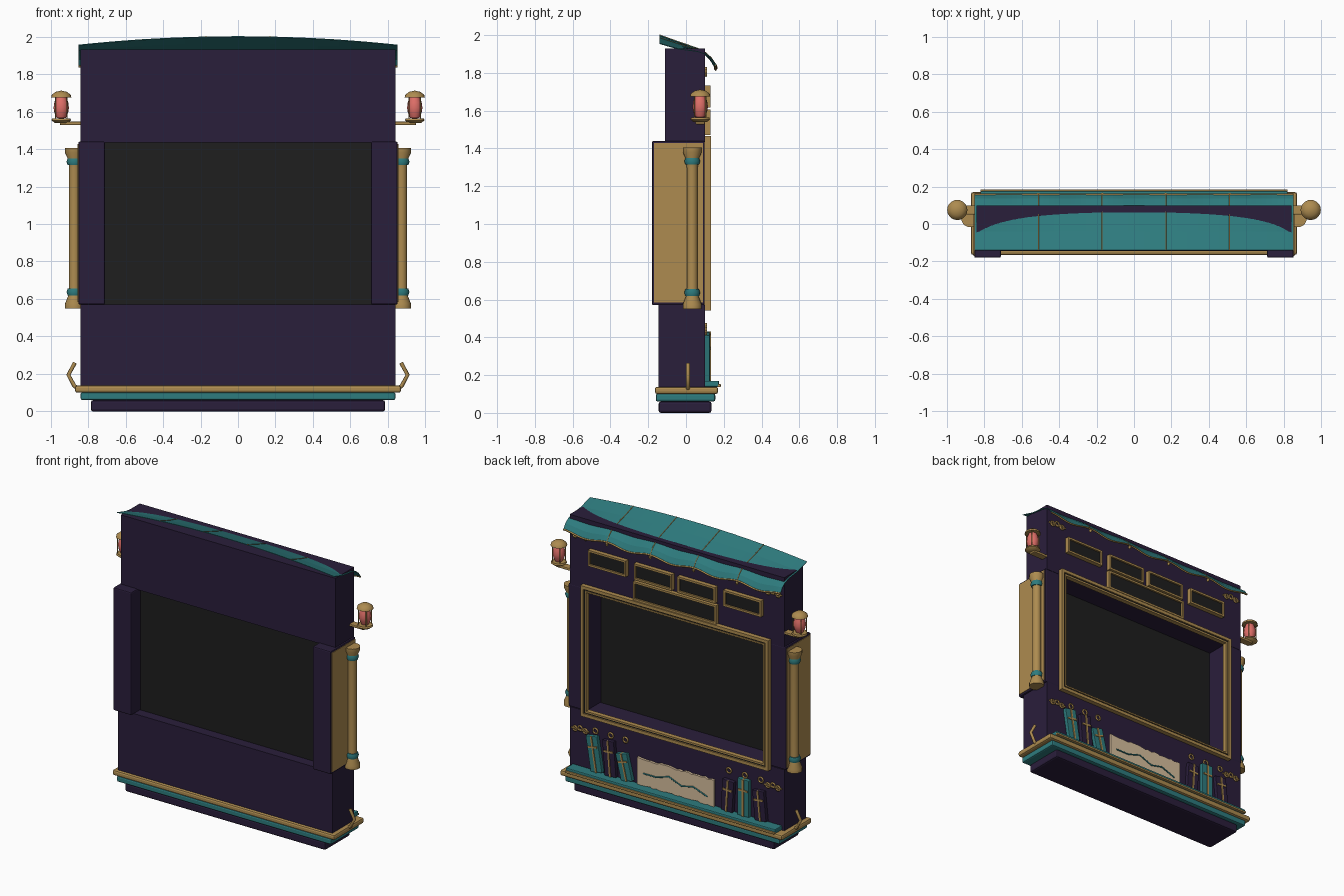
import bpy, bmesh, math, random
from mathutils import Vector, Matrix

random.seed(3)
if "Cube" in bpy.data.objects:
    bpy.data.objects.remove(bpy.data.objects["Cube"])


def material(name, r, g, b):
    m = bpy.data.materials.new(name)
    m.use_nodes = True
    m.diffuse_color = (r, g, b, 1)
    m.node_tree.nodes["Principled BSDF"].inputs["Base Color"].default_value = (r, g, b, 1)
    return m


PURPLE = material("dark purple", 0.023, 0.013, 0.044)
GOLD = material("antique gold", 0.42, 0.26, 0.08)
TEAL = material("teal", 0.027, 0.2, 0.21)
BLACK = material("screen black", 0.013, 0.013, 0.013)
CREAM = material("parchment cream", 0.68, 0.52, 0.34)
PINK = material("lantern pink", 0.75, 0.16, 0.14)
BACK = 0.10  # decorated face of the cabinet


def finish(name, bm, mat, smooth=False):
    bmesh.ops.recalc_face_normals(bm, faces=bm.faces)
    me = bpy.data.meshes.new(name)
    bm.to_mesh(me)
    bm.free()
    me.materials.append(mat)
    ob = bpy.data.objects.new(name, me)
    bpy.context.collection.objects.link(ob)
    if smooth:
        bpy.ops.object.select_all(action="DESELECT")
        ob.select_set(True)
        bpy.context.view_layer.objects.active = ob
        bpy.ops.object.shade_smooth_by_angle(angle=math.radians(40))
    return ob


def box(name, x, y, z, mat, bevel=0.0, tilt=0.0):
    """Box from three (low, high) ranges, tilted about y."""
    bm = bmesh.new()
    bmesh.ops.create_cube(bm, size=1)
    size = [r[1] - r[0] for r in (x, y, z)]
    mid = Vector([(r[0] + r[1]) / 2 for r in (x, y, z)])
    bmesh.ops.scale(bm, vec=size, verts=bm.verts)
    if bevel:
        bmesh.ops.bevel(bm, geom=bm.edges[:], offset=bevel, segments=2, affect="EDGES", profile=0.5)
    bmesh.ops.transform(bm, matrix=Matrix.Translation(mid) @ Matrix.Rotation(tilt, 4, "Y"), verts=bm.verts)
    return finish(name, bm, mat)


def lathe(name, profile, loc, mat, steps=20):
    """Turned part from (radius, height) pairs."""
    bm = bmesh.new()
    vs = [bm.verts.new((r, 0, z)) for r, z in profile]
    es = [bm.edges.new(p) for p in zip(vs, vs[1:])]
    bmesh.ops.spin(bm, geom=vs + es, axis=(0, 0, 1), cent=(0, 0, 0), angle=math.tau, steps=steps)
    bmesh.ops.remove_doubles(bm, verts=bm.verts, dist=1e-5)
    bmesh.ops.translate(bm, vec=loc, verts=bm.verts)
    return finish(name, bm, mat, True)


def tube(name, pts, r, mat, closed=False):
    cu = bpy.data.curves.new(name, "CURVE")
    cu.dimensions = "3D"
    cu.bevel_depth, cu.bevel_resolution, cu.use_fill_caps = r, 2, True
    sp = cu.splines.new("POLY")
    sp.points.add(len(pts) - 1)
    for p, co in zip(sp.points, pts):
        p.co = (*co, 1)
    sp.use_cyclic_u = closed
    cu.materials.append(mat)
    ob = bpy.data.objects.new(name, cu)
    bpy.context.collection.objects.link(ob)
    return ob


def frame(name, cx, cz, w, h, border, y, mat):
    """Rectangular picture frame of half sizes w and h, as four bars."""
    for s in (-1, 1):
        xs = sorted((cx + s * w, cx + s * (w - border)))
        zs = sorted((cz + s * h, cz + s * (h - border)))
        box(name + "_upright", xs, y, (cz - h, cz + h), mat)
        box(name + "_rail", (cx - w + border, cx + w - border), y, zs, mat)


def ring(name, x, y, z, r, thick, mat):
    n = 12
    pts = [(x + r * math.cos(math.tau * i / n), y, z + r * math.sin(math.tau * i / n)) for i in range(n)]
    return tube(name, pts, thick, mat, True)


# Plinth layers
box("plinth", (-0.785, 0.785), (-0.145, 0.135), (0, 0.06), PURPLE, 0.012)
box("plinth_band", (-0.84, 0.84), (-0.16, 0.155), (0.06, 0.102), TEAL, 0.01)
box("plinth_trim", (-0.87, 0.87), (-0.165, 0.17), (0.1, 0.138), GOLD, 0.012)

# Cabinet
box("lower_cabinet", (-0.84, 0.84), (-0.145, BACK), (0.13, 0.57), PURPLE)
box("upper_cabinet", (-0.84, 0.84), (-0.11, BACK), (1.435, 1.93), PURPLE)
box("screen", (-0.715, 0.715), (-0.075, -0.062), (0.565, 1.44), BLACK)

for s, side in ((-1, "right"), (1, "left")):
    def span(a, b):
        return tuple(sorted((s * a, s * b)))

    box(side + "_pillar", span(0.71, 0.852), (-0.18, 0.099), (0.57, 1.44), PURPLE, 0.008)
    box(side + "_side_panel", span(0.84, 0.856), (-0.17, 0.09), (0.584, 1.428), GOLD)

    # Turned side column with collars
    c = (s * 0.873, 0.033, 0)
    lathe(side + "_column", [(0, 0.55), (0.05, 0.55), (0.05, 0.575), (0.032, 0.62), (0.029, 0.66), (0.029, 1.3),
                             (0.032, 1.34), (0.05, 1.38), (0.05, 1.405), (0, 1.405)], c, GOLD)
    for z in (0.637, 1.333):
        lathe(side + "_collar", [(0.02, z - 0.018), (0.036, z - 0.018), (0.042, z), (0.036, z + 0.018),
                                 (0.02, z + 0.018)], c, TEAL)

    # Lantern on its bracket
    c = (s * 0.943, 0.075, 0)
    box(side + "_lantern_arm", span(0.835, 0.95), (0.05, 0.1), (1.528, 1.546), GOLD, 0.005)
    lathe(side + "_lantern_base", [(0, 1.54), (0.035, 1.54), (0.052, 1.553), (0.048, 1.564), (0, 1.564)], c, GOLD)
    lathe(side + "_lantern_glass", [(0, 1.562), (0.024, 1.566), (0.037, 1.595), (0.041, 1.62), (0.037, 1.65),
                                    (0.026, 1.68), (0, 1.682)], c, PINK)
    lathe(side + "_lantern_dome", [(0, 1.676), (0.054, 1.676), (0.05, 1.69), (0.03, 1.705), (0, 1.712)], c, GOLD)
    for k in range(4):
        a = math.pi / 4 + k * math.pi / 2
        bx, by = c[0] + 0.043 * math.cos(a), c[1] + 0.043 * math.sin(a)
        tube(side + "_lantern_bar", [(bx, by, 1.56), (bx, by, 1.68)], 0.0035, GOLD)

    # Hook at the foot
    tube(side + "_foot_hook", [(s * 0.855, 0.01, 0.125), (s * 0.873, 0.01, 0.135), (s * 0.905, 0.01, 0.195),
                               (s * 0.87, 0.01, 0.26)], 0.011, GOLD)

    # Scroll ornaments on the decorated face
    for z in (0.43, 1.8):
        for dx in (-0.04, 0, 0.04):
            ring(side + "_scroll", s * 0.755 + dx, 0.106, z + 0.01 * (dx == 0), 0.016, 0.006, GOLD)
        tube(side + "_scroll_bar", [(s * 0.755 - 0.07, 0.106, z), (s * 0.755 + 0.07, 0.106, z)], 0.006, GOLD)

# Layered screen surround
frame("outer_surround", 0, 1.005, 0.735, 0.462, 0.022, (0.095, 0.132), GOLD)
frame("dark_surround", 0, 1.005, 0.713, 0.44, 0.01, (0.095, 0.122), BLACK)
frame("inner_surround", 0, 1.005, 0.703, 0.43, 0.01, (0.095, 0.128), GOLD)


def sign(name, x, z, w, h):
    box(name + "_panel", (x - w, x + w), (0.095, 0.118), (z - h, z + h), BLACK)
    frame(name + "_frame", x, z, w + 0.005, h + 0.005, 0.014, (0.095, 0.13), GOLD)


# Sign boards
for x in (-0.53, -0.17, 0.17, 0.53):
    sign("small_sign", x, 1.675, 0.143, 0.052)
sign("centre_sign", 0, 1.538, 0.32, 0.062)

# Awning: sloping cloth that dips below the cabinet top, with a scalloped hem
PROFILE = [(-0.14, 2.0), (-0.04, 1.964), (0.06, 1.929), (0.105, 1.9), (0.135, 1.868), (0.157, 1.83)]


def awning_point(x, i, lift=0.0):
    y, z = PROFILE[i]
    drop = 0.045 * (x / 0.85) ** 2 * min(1, max(0, (0.13 - y) / 0.2))
    wave = -0.012 * math.cos(math.tau * x / 0.34) * (max(0, i - 2) / 3)
    return (x, y, z - drop + wave + lift)


COLS = 60
xs = [-0.85 + 1.7 * c / COLS for c in range(COLS + 1)]
bm = bmesh.new()
grid = [[bm.verts.new(awning_point(x, i)) for x in xs] for i in range(len(PROFILE))]
for lo, hi in zip(grid, grid[1:]):
    for c in range(COLS):
        bm.faces.new((lo[c], lo[c + 1], hi[c + 1], hi[c]))
awning = finish("awning", bm, TEAL)
solid = awning.modifiers.new("thickness", "SOLIDIFY")
solid.thickness, solid.offset = 0.004, 0

tube("awning_hem", [awning_point(x, len(PROFILE) - 1) for x in xs], 0.006, GOLD)
for x in (-0.51, -0.17, 0.17, 0.51):
    tube("awning_seam", [awning_point(x, i, 0.002) for i in range(len(PROFILE))], 0.003, GOLD)
    hx, hy, hz = awning_point(x, len(PROFILE) - 1)
    lathe("awning_drop", [(0, -0.032), (0.01, -0.02), (0.01, -0.01), (0, 0)], (hx, hy, hz), GOLD, 8)

# Display shelf
box("shelf", (-0.82, 0.82), (0.09, 0.175), (0.138, 0.17), TEAL, 0.006)
box("shelf_lip", (-0.82, 0.82), (0.165, 0.185), (0.137, 0.152), GOLD, 0.004)

# Books with gold bands, and coins above them
BOOKS = [(0.635, TEAL, 0.16, 0.25), (0.515, PURPLE, 0.08, 0.25), (0.4, TEAL, 0.24, 0.19),
         (-0.41, PURPLE, -0.06, 0.22), (-0.535, TEAL, 0.0, 0.26), (-0.66, PURPLE, 0.1, 0.21)]
for x, mat, tilt, h in BOOKS:
    z = 0.17 + h / 2
    box("book", (x - 0.045, x + 0.045), (0.095, 0.126), (z - h / 2, z + h / 2), mat, 0.004, tilt)
    box("book_spine_band", (x - 0.006, x + 0.006), (0.1, 0.132), (z - h / 2, z + h / 2), GOLD, 0, tilt)
    bx, bz = x + math.sin(tilt) * 0.2 * h, z + math.cos(tilt) * 0.2 * h
    box("book_cross_band", (bx - 0.035, bx + 0.035), (0.1, 0.132), (bz - 0.006, bz + 0.006), GOLD, 0, tilt)
    ring("coin", x, 0.106, 0.453, 0.018, 0.006, GOLD)

# Parchment map with ragged edges and a drawn route
bm = bmesh.new()
N = 24
rows = []
for c in range(N + 1):
    x = -0.3 + 0.6 * c / N
    low, high = 0.172 + random.uniform(-0.006, 0.006), 0.358 + random.uniform(-0.006, 0.006)
    rows.append([bm.verts.new((x, 0.11, z)) for z in (low, high)])
for a, b in zip(rows, rows[1:]):
    bm.faces.new((a[0], b[0], b[1], a[1]))
parchment = finish("parchment", bm, CREAM)
sheet = parchment.modifiers.new("thickness", "SOLIDIFY")
sheet.thickness, sheet.offset = 0.016, 0
ROUTE = [(0.25, 0.26), (0.15, 0.26), (0.05, 0.29), (-0.05, 0.25), (-0.14, 0.27), (-0.25, 0.23)]
tube("map_route", [(x, 0.119, z) for x, z in ROUTE], 0.005, TEAL)
